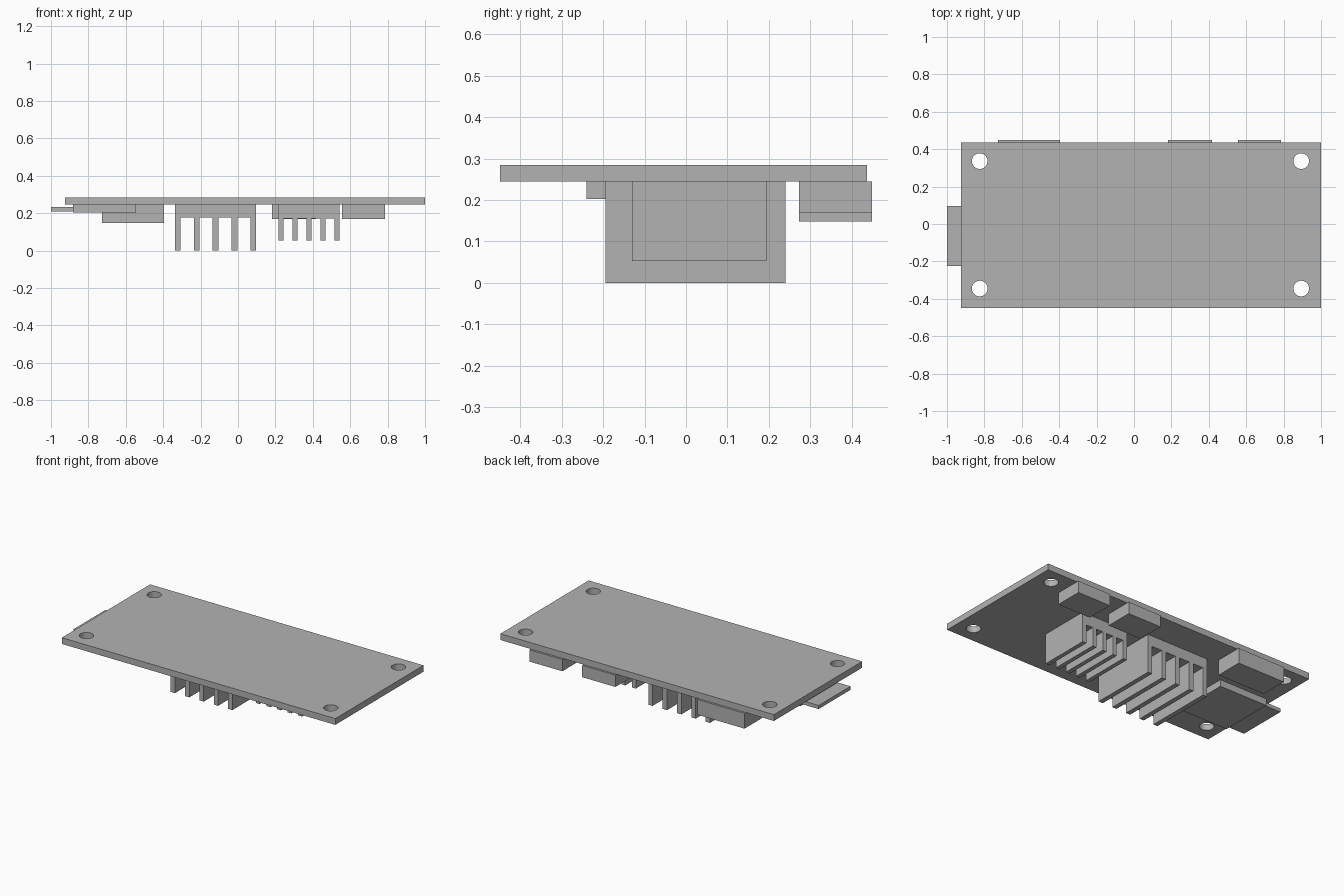
import bpy
import bmesh
from mathutils import Matrix, Vector

cube = bpy.data.objects.get("Cube")
if cube:
    bpy.data.objects.remove(cube, do_unlink=True)

grey = bpy.data.materials.new("plain grey")
grey.use_nodes = True
colour = (0.45, 0.45, 0.45, 1)
grey.diffuse_color = colour
grey.node_tree.nodes["Principled BSDF"].inputs["Base Color"].default_value = colour


def finish(name, bm):
    mesh = bpy.data.meshes.new(name)
    bm.to_mesh(mesh)
    bm.free()
    mesh.materials.append(grey)
    obj = bpy.data.objects.new(name, mesh)
    bpy.context.collection.objects.link(obj)
    return obj


def box(name, x, y, z):
    """Box from its (low, high) range on each axis."""
    bm = bmesh.new()
    size = Vector([b - a for a, b in (x, y, z)])
    centre = Vector([(a + b) / 2 for a, b in (x, y, z)])
    bmesh.ops.create_cube(bm, size=1, matrix=Matrix.LocRotScale(centre, None, size))
    return finish(name, bm)


def heat_sink(name, x, y, tip, root, fin, count=5):
    """Comb profile with fins pointing down, extruded along y."""
    left, right = x
    pitch = (right - left - fin) / (count - 1)
    outline = [(right, under), (left, under)]
    for i in range(count):
        a = left + i * pitch
        outline += [(a, root), (a, tip), (a + fin, tip), (a + fin, root)]
    # the end fins are flush with the base, so drop the points on straight sides
    outline = [p for i, p in enumerate(outline) if i not in (2, len(outline) - 1)]
    bm = bmesh.new()
    face = bm.faces.new([bm.verts.new((px, y[0], pz)) for px, pz in outline])
    ext = bmesh.ops.extrude_face_region(bm, geom=[face], use_keep_orig=True)
    moved = [g for g in ext["geom"] if isinstance(g, bmesh.types.BMVert)]
    bmesh.ops.translate(bm, verts=moved, vec=(0, y[1] - y[0], 0))
    bmesh.ops.recalc_face_normals(bm, faces=bm.faces)
    return finish(name, bm)


under, top = 0.245, 0.285

# Circuit board with four mounting holes
board = box("circuit_board", (-0.925, 1), (-0.45, 0.437), (under, top))
bm = bmesh.new()
for hx in (-0.825, 0.894):
    for hy in (-0.345, 0.336):
        bmesh.ops.create_cone(bm, cap_ends=True, segments=32, radius1=0.042, radius2=0.042,
                              depth=0.2, matrix=Matrix.Translation((hx, hy, top)))
drill = finish("hole_cutter", bm)
drill.hide_render = True
drill.hide_viewport = True
cut = board.modifiers.new("mounting_holes", "BOOLEAN")
cut.object = drill
cut.operation = "DIFFERENCE"
cut.solver = "EXACT"

# Finned heat sinks
heat_sink("large_heat_sink", (-0.337, 0.097), (-0.195, 0.24), 0, 0.178, 0.03)
heat_sink("small_heat_sink", (0.217, 0.542), (-0.13, 0.195), 0.053, 0.172, 0.027)

# Connectors along the back edge
back = (0.273, 0.45)
box("wide_connector", (-0.727, -0.395), back, (0.148, under))
box("middle_connector", (0.182, 0.416), back, (0.17, under))
box("end_connector", (0.555, 0.787), back, (0.17, under))

# Memory card and its holder
box("card_holder", (-0.883, -0.545), (-0.24, 0.11), (0.203, under))
box("memory_card", (-1, -0.7), (-0.225, 0.095), (0.21, 0.233))
